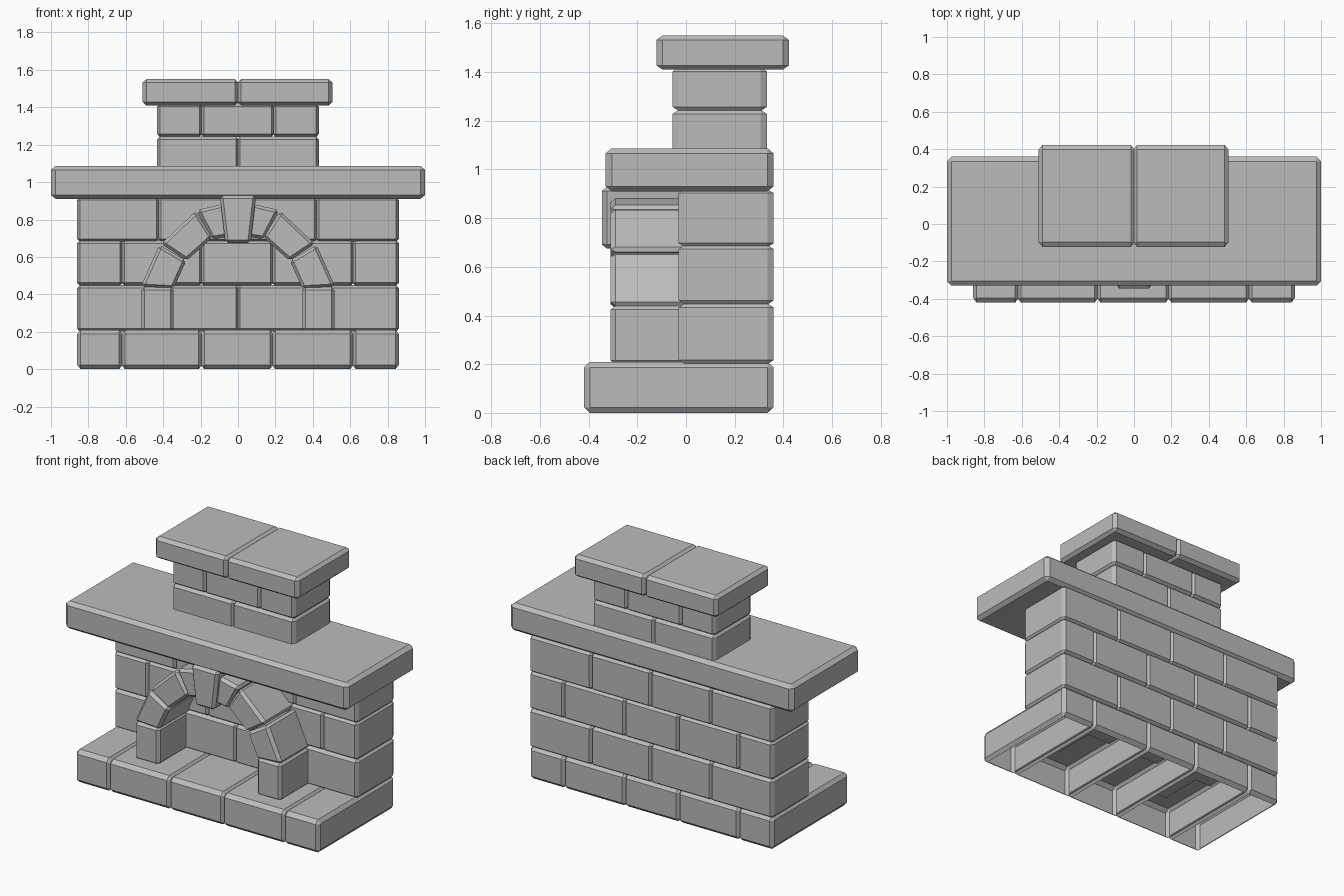
import bpy, bmesh
from mathutils import Vector

if "Cube" in bpy.data.objects:
    bpy.data.objects.remove(bpy.data.objects["Cube"])

stone = bpy.data.materials.new("grey_stone")
stone.use_nodes = True
colour = (0.5, 0.5, 0.5, 1)
stone.diffuse_color = colour
stone.node_tree.nodes["Principled BSDF"].inputs["Base Color"].default_value = colour

CHAMFER = Vector((0.015, 0.025, 0.017))


def add_block(name, profile, y0, y1, chamfer=CHAMFER, open_bottom=False):
    """Extrude an xz profile from y0 to y1 and chamfer each edge, with its own width per axis."""
    bm = bmesh.new()
    front, back = ([bm.verts.new((x / chamfer.x, y / chamfer.y, z / chamfer.z))
                    for x, z in profile] for y in (y0, y1))
    bm.faces.new(front)
    bm.faces.new(back[::-1])
    count = len(profile)
    for i in range(count):
        j = (i + 1) % count
        bm.faces.new((front[j], front[i], back[i], back[j]))
    bmesh.ops.recalc_face_normals(bm, faces=bm.faces)
    bmesh.ops.bevel(bm, geom=bm.edges[:], offset=1, segments=1,
                    affect='EDGES', profile=0.5)
    bmesh.ops.scale(bm, vec=chamfer, verts=bm.verts)
    bm.normal_update()
    if open_bottom:
        under = [f for f in bm.faces if f.normal.z < -0.99]
        bmesh.ops.delete(bm, geom=under, context='FACES')
    mesh = bpy.data.meshes.new(name)
    bm.to_mesh(mesh)
    bm.free()
    mesh.materials.append(stone)
    obj = bpy.data.objects.new(name, mesh)
    bpy.context.collection.objects.link(obj)
    return obj


def add_row(name, joints, z0, z1, y0, y1, overlap=0.003, **options):
    """Lay one course of bricks between neighbouring joints."""
    for i, (a, b) in enumerate(zip(joints, joints[1:])):
        a -= overlap if i else 0
        b += overlap if i < len(joints) - 2 else 0
        add_block(f"{name}_{i + 1}", [(a, z0), (b, z0), (b, z1), (a, z1)], y0, y1, **options)


# Hearth slabs, hollow underneath
W = 0.86
five = [-W, -0.62, -0.195, 0.185, 0.615, W]
four = [-W, -0.425, 0, 0.42, W]
add_row("hearth_slab", five, 0, 0.21, -0.42, 0.36,
        chamfer=Vector((0.018, 0.025, 0.023)), open_bottom=True)

# Staggered wall courses
add_row("wall_lower_brick", four, 0.2, 0.45, -0.03, 0.36)
add_row("wall_middle_brick", five, 0.445, 0.69, -0.03, 0.36)
add_row("wall_upper_brick", four, 0.68, 0.92, -0.03, 0.36)

# Mantel
add_row("mantel", [-1, 1], 0.91, 1.087, -0.33, 0.36,
        chamfer=Vector((0.025, 0.025, 0.021)))

# Chimney courses and cap
C = 0.432
add_row("chimney_lower_brick", [-C, 0, C], 1.07, 1.245, -0.055, 0.332)
add_row("chimney_upper_brick", [-C, -0.195, 0.19, C], 1.24, 1.42, -0.055, 0.332)
add_row("chimney_cap", [-0.51, 0, 0.505], 1.41, 1.55, -0.122, 0.423,
        chamfer=Vector((0.02, 0.025, 0.018)))

# Arch stones, one side listed and mirrored to the other
arch = {
    "arch_leg": [(0.345, 0.2), (0.515, 0.2), (0.515, 0.44), (0.345, 0.44)],
    "arch_low_stone": [(0.345, 0.43), (0.52, 0.44), (0.42, 0.665), (0.277, 0.58)],
    "arch_middle_stone": [(0.275, 0.58), (0.41, 0.67), (0.225, 0.845), (0.135, 0.705)],
    "arch_high_stone": [(0.14, 0.695), (0.22, 0.85), (0.05, 0.89), (0.04, 0.71)],
}
small = Vector((0.016, 0.02, 0.016))
for name, outline in arch.items():
    for side, sign in (("left", 1), ("right", -1)):
        add_block(f"{name}_{side}", [(sign * x, z) for x, z in outline], -0.31, 0.02, small)

# Keystone
add_block("arch_keystone", [(-0.068, 0.675), (0.068, 0.675), (0.097, 0.928), (-0.097, 0.928)],
          -0.345, 0.02, small)
